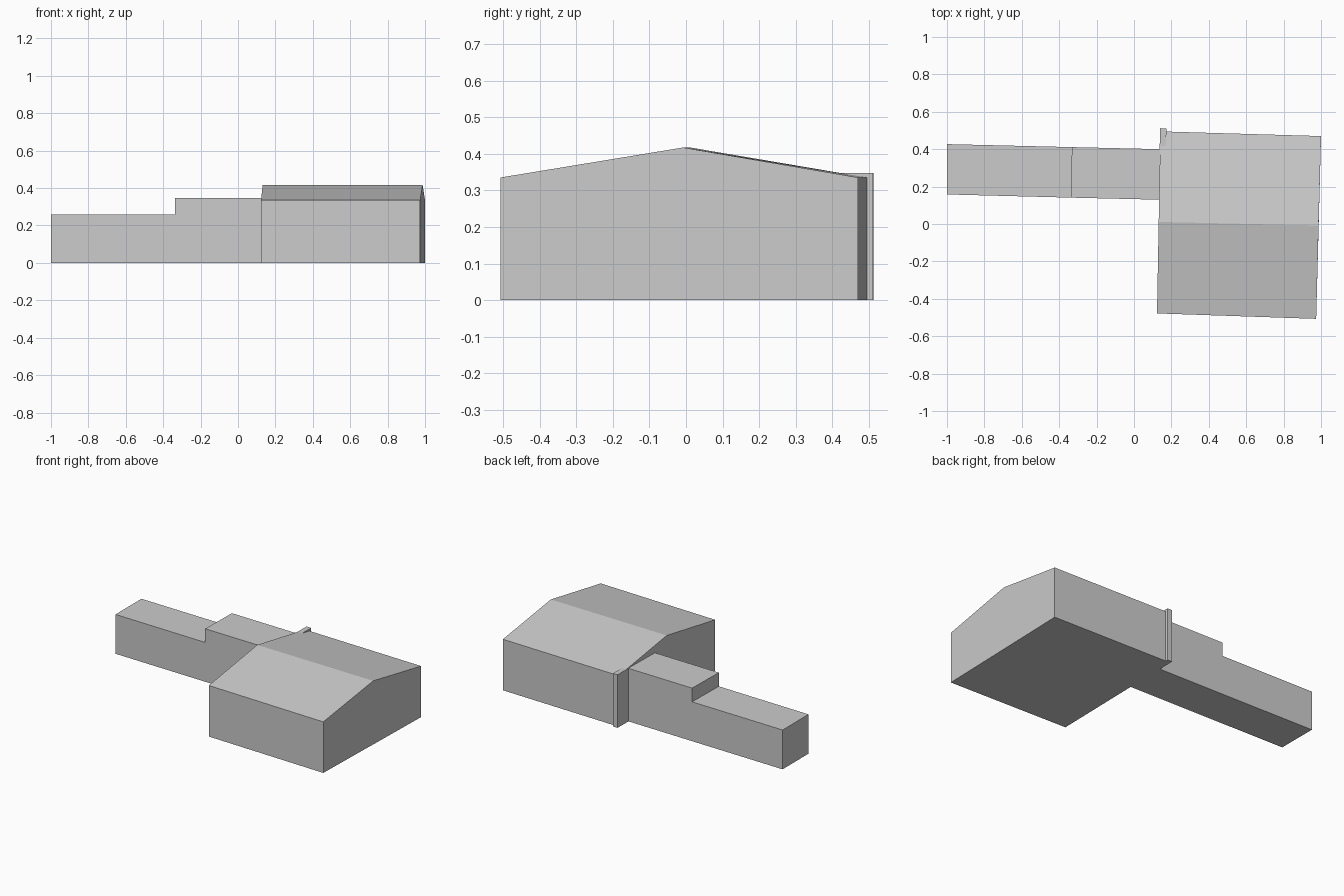
import bpy
import bmesh

cube = bpy.data.objects.get("Cube")
if cube:
    bpy.data.objects.remove(cube, do_unlink=True)

# Single plain grey
grey = bpy.data.materials.new("plain grey")
grey.use_nodes = True
colour = (0.6, 0.6, 0.6, 1)
grey.diffuse_color = colour
grey.node_tree.nodes["Principled BSDF"].inputs["Base Color"].default_value = colour


def prism(name, bottom, top):
    """Closed solid between two matching rings of points."""
    bm = bmesh.new()
    low = [bm.verts.new(p) for p in bottom]
    high = [bm.verts.new(p) for p in top]
    bm.faces.new(low)
    bm.faces.new(high)
    for i in range(len(low)):
        j = (i + 1) % len(low)
        bm.faces.new((low[i], low[j], high[j], high[i]))
    bmesh.ops.recalc_face_normals(bm, faces=bm.faces)
    mesh = bpy.data.meshes.new(name)
    bm.to_mesh(mesh)
    bm.free()
    mesh.materials.append(grey)
    obj = bpy.data.objects.new(name, mesh)
    bpy.context.collection.objects.link(obj)
    return obj


def block(name, footprint, height):
    """Flat-topped building volume raised from its footprint."""
    return prism(name, [(x, y, 0) for x, y in footprint],
                 [(x, y, height) for x, y in footprint])


def gable(front, ridge, back, eave, peak):
    """Pentagonal gable wall outline."""
    return [(*front, 0), (*back, 0), (*back, eave), (*ridge, peak), (*front, eave)]


# Wide hall with a shallow pitched roof, ridge running left to right
prism("hall",
      gable((0.123, -0.478), (0.132, 0.011), (0.141, 0.495), 0.335, 0.417),
      gable((0.974, -0.507), (0.987, -0.008), (1.0, 0.47), 0.335, 0.417))

# Long side wing in two heights
block("low_wing", [(-1, 0.158), (-0.335, 0.141), (-0.33, 0.411), (-1, 0.427)], 0.258)
block("tall_wing", [(-0.337, 0.141), (0.135, 0.13), (0.14, 0.40), (-0.332, 0.411)], 0.348)

# Narrow wall projecting behind the hall corner
block("corner_wall", [(0.137, 0.39), (0.171, 0.39), (0.173, 0.511), (0.139, 0.512)], 0.348)
